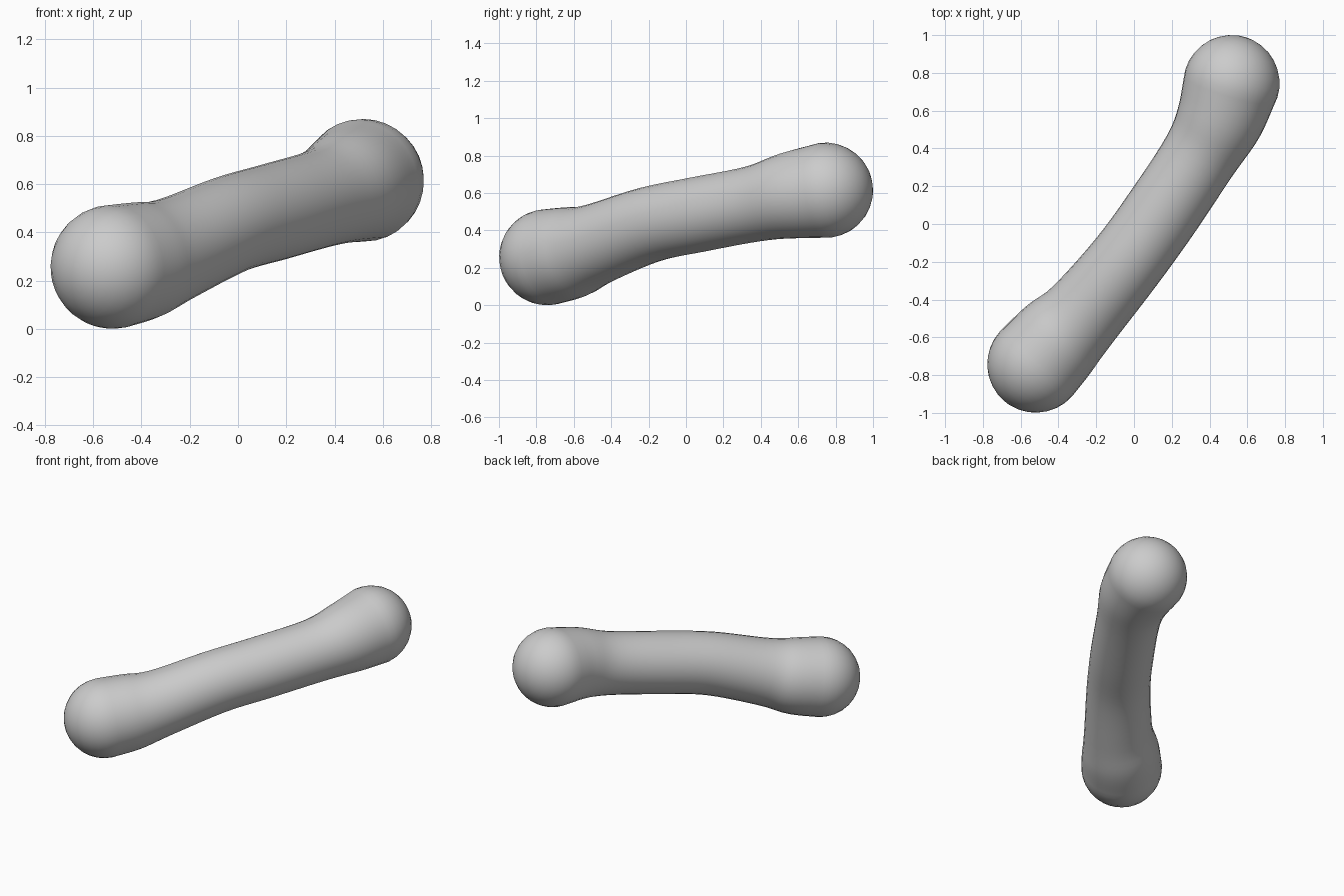
import bpy, bmesh, math
from mathutils import Vector

if "Cube" in bpy.data.objects:
    bpy.data.objects.remove(bpy.data.objects["Cube"])

SIDES, STEPS, CAP = 32, 5, 8

# Spine of the bent rod: x, y, z, radius
SPINE = [Vector(p) for p in (
    (-0.52, -0.742, 0.257, 0.257),
    (-0.40, -0.610, 0.283, 0.245),
    (-0.27, -0.477, 0.328, 0.217),
    (-0.04, -0.200, 0.430, 0.203),
    (0.15, 0.062, 0.485, 0.202),
    (0.35, 0.365, 0.543, 0.204),
    (0.455, 0.558, 0.587, 0.232),
    (0.516, 0.745, 0.615, 0.255),
)]


def smooth_path(pts):
    """Catmull-Rom samples through the points."""
    ext = [2 * pts[0] - pts[1]] + pts + [2 * pts[-1] - pts[-2]]
    out = []
    for a, b, c, d in zip(ext, ext[1:], ext[2:], ext[3:]):
        for i in range(STEPS):
            t = i / STEPS
            out.append(0.5 * (2 * b + (c - a) * t + (2 * a - 5 * b + 4 * c - d) * t ** 2
                              + (3 * b - a - 3 * c + d) * t ** 3))
    return out + [pts[-1]]


path = smooth_path(SPINE)
centres = [p.to_3d() for p in path]
n = len(path)
tangents = [(centres[min(i + 1, n - 1)] - centres[max(i - 1, 0)]).normalized() for i in range(n)]

# Rings: rounded start, body, rounded end
rings = []
for k in range(1, CAP):
    a = math.pi / 2 * k / CAP
    rings.append((centres[0] - tangents[0] * path[0].w * math.cos(a), tangents[0], path[0].w * math.sin(a)))
rings += [(centres[i], tangents[i], path[i].w) for i in range(n)]
for k in range(CAP - 1, 0, -1):
    a = math.pi / 2 * k / CAP
    rings.append((centres[-1] + tangents[-1] * path[-1].w * math.cos(a), tangents[-1], path[-1].w * math.sin(a)))

bm = bmesh.new()
loops = []
for c, t, r in rings:
    side = t.cross(Vector((0, 0, 1))).normalized()
    up = side.cross(t)
    loops.append([bm.verts.new(c + r * (side * math.cos(a) + up * math.sin(a)))
                  for a in (2 * math.pi * j / SIDES for j in range(SIDES))])
for lo, hi in zip(loops, loops[1:]):
    for j in range(SIDES):
        k = (j + 1) % SIDES
        bm.faces.new((lo[j], lo[k], hi[k], hi[j]))

# Close both tips
for loop, tip in ((loops[0], centres[0] - tangents[0] * path[0].w),
                  (loops[-1], centres[-1] + tangents[-1] * path[-1].w)):
    v = bm.verts.new(tip)
    for j in range(SIDES):
        bm.faces.new((loop[j], loop[(j + 1) % SIDES], v))
bmesh.ops.recalc_face_normals(bm, faces=bm.faces)

mesh = bpy.data.meshes.new("bent_rod")
bm.to_mesh(mesh)
bm.free()
rod = bpy.data.objects.new("bent_rod", mesh)
bpy.context.collection.objects.link(rod)

# Plain grey material
grey = bpy.data.materials.new("plain grey")
grey.use_nodes = True
colour = (0.6, 0.6, 0.6, 1)
grey.diffuse_color = colour
grey.node_tree.nodes["Principled BSDF"].inputs["Base Color"].default_value = colour
mesh.materials.append(grey)

mesh.shade_smooth()
